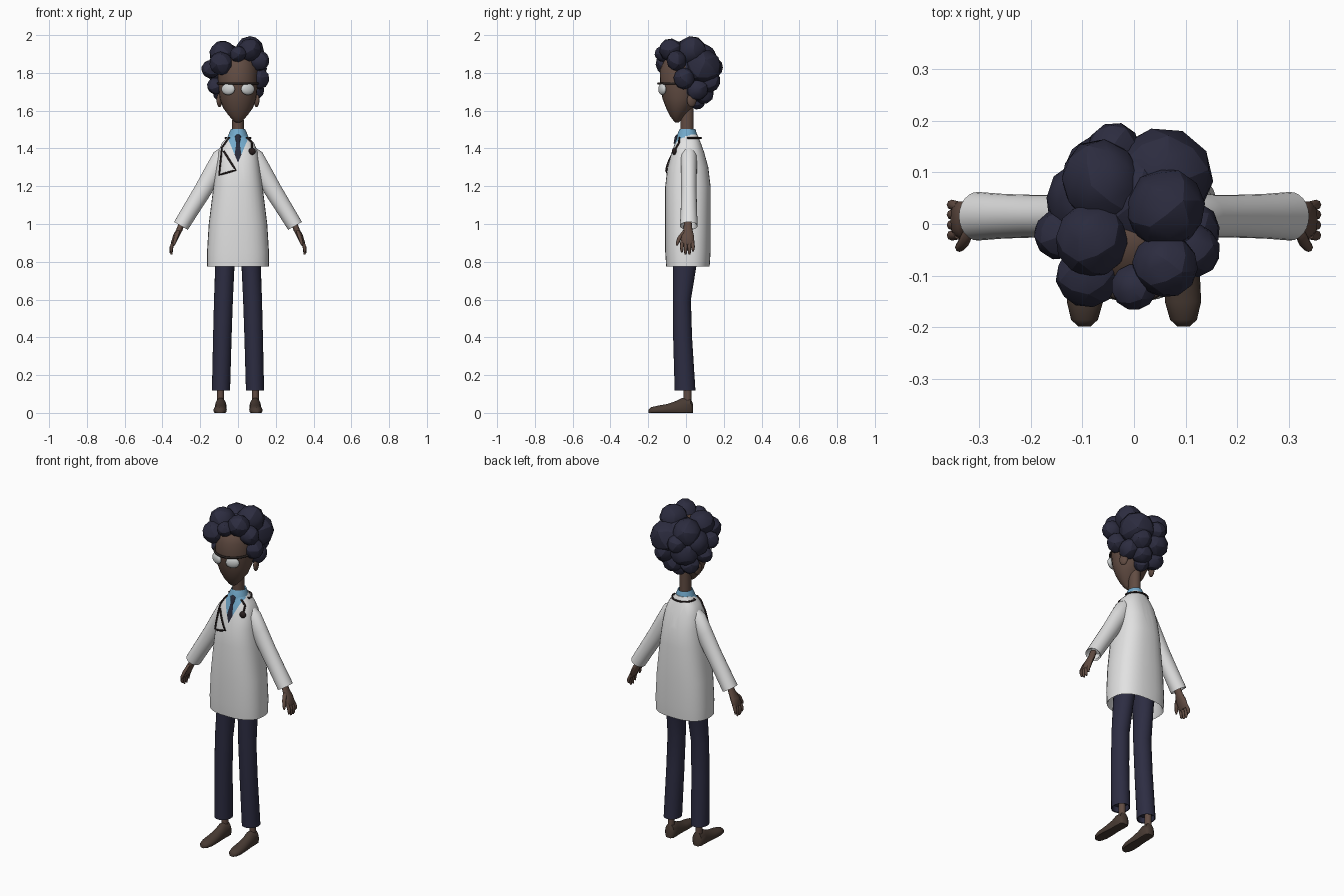
import bpy, bmesh, math, random
from mathutils import Vector, Matrix
from mathutils.bvhtree import BVHTree

random.seed(4)
start = bpy.data.objects.get("Cube")
if start:
    bpy.data.objects.remove(start, do_unlink=True)


def material(name, r, g, b):
    mat = bpy.data.materials.new(name)
    mat.use_nodes = True
    mat.diffuse_color = (r, g, b, 1)
    shader = next(n for n in mat.node_tree.nodes if n.type == "BSDF_PRINCIPLED")
    shader.inputs["Base Color"].default_value = (r, g, b, 1)
    shader.inputs["Roughness"].default_value = 0.8
    return mat


WHITE = material("coat white", .76, .76, .76)
SKIN = material("brown skin", .12, .072, .055)
HAIR = material("blue black hair", .025, .025, .05)
NAVY = material("navy trousers", .026, .026, .055)
LEATHER = material("brown leather", .065, .043, .033)
BLUE = material("shirt blue", .17, .4, .6)
TIE = material("dark tie", .02, .022, .04)
RUBBER = material("dark rubber", .022, .014, .014)
LENS = material("pale lens", .62, .64, .64)
FRAME = material("spectacle frame", .03, .022, .02)


def finish(bm, name, mats, mirror=False, angle=50):
    """Turn a bmesh into a smooth object, mirrored to the other side if asked."""
    bmesh.ops.recalc_face_normals(bm, faces=bm.faces)
    mesh = bpy.data.meshes.new(name)
    bm.to_mesh(mesh)
    bm.free()
    for mat in mats:
        mesh.materials.append(mat)
    obj = bpy.data.objects.new(name, mesh)
    bpy.context.collection.objects.link(obj)
    bpy.ops.object.select_all(action="DESELECT")
    obj.select_set(True)
    bpy.context.view_layer.objects.active = obj
    bpy.ops.object.shade_smooth_by_angle(angle=math.radians(angle))
    if mirror:
        obj.modifiers.new("mirror", "MIRROR").use_mirror_merge = False
    return obj


def level(x, y, z, rx, ry, tilt=0):
    """Cross-section lying flat, or tilted about the y axis."""
    t = math.radians(tilt)
    return (Vector((x, y, z)), Vector((rx * math.cos(t), 0, rx * math.sin(t))), Vector((0, ry, 0)))


def loft(bm, rings, sides=24, power=1.0):
    """Skin a row of elliptical cross-sections and cap both ends."""
    rows = []
    for centre, u, v in rings:
        row = []
        for i in range(sides):
            a = math.tau * i / sides
            c, s = math.cos(a), math.sin(a)
            c = math.copysign(abs(c) ** power, c)
            s = math.copysign(abs(s) ** power, s)
            row.append(bm.verts.new(centre + u * c + v * s))
        rows.append(row)
    for low, high in zip(rows, rows[1:]):
        for i in range(sides):
            j = (i + 1) % sides
            bm.faces.new((low[i], low[j], high[j], high[i]))
    bm.faces.new(rows[0][::-1])
    bm.faces.new(rows[-1])


def lofted(name, rings, mat, mirror=False, **options):
    bm = bmesh.new()
    loft(bm, rings, **options)
    return finish(bm, name, [mat], mirror)


def ball(bm, centre, size, turn=None, detail=2):
    matrix = Matrix.Translation(centre) @ (turn or Matrix()) @ Matrix.Diagonal((*size, 1))
    bmesh.ops.create_icosphere(bm, subdivisions=detail, radius=1, matrix=matrix)


def wire(name, points, radius, mat):
    curve = bpy.data.curves.new(name, "CURVE")
    curve.dimensions = "3D"
    curve.bevel_depth = radius
    curve.bevel_resolution = 1
    curve.use_fill_caps = True
    spline = curve.splines.new("POLY")
    spline.points.add(len(points) - 1)
    for point, co in zip(spline.points, points):
        point.co = (*co, 1)
    curve.materials.append(mat)
    obj = bpy.data.objects.new(name, curve)
    bpy.context.collection.objects.link(obj)
    bpy.ops.object.select_all(action="DESELECT")
    obj.select_set(True)
    bpy.context.view_layer.objects.active = obj
    bpy.ops.object.convert(target="MESH")


# Coat body with the open neck and tie cut into its front
coat_bm = bmesh.new()
loft(coat_bm, [level(0, .01, z, rx, ry) for z, rx, ry in (
    (.86, .14, .1), (.785, .155, .108), (.775, .163, .115), (.85, .164, .12), (1, .155, .12),
    (1.2, .13, .12), (1.3, .117, .108), (1.38, .105, .086), (1.43, .085, .068),
    (1.46, .056, .056), (1.475, .046, .05))], sides=32, power=.8)
NECK, SPREAD = 1.325, .42


def tie_width(z):
    return .006 + .14 * (1.45 - z)


for side in (-1, 1):
    for point, slope in (((0, 0, NECK), SPREAD), ((side * tie_width(1.4), 0, 1.4), -.14)):
        faces = [f for f in coat_bm.faces if f.calc_center_median().z > 1.29]
        geom = list({v for f in faces for v in f.verts} | {e for f in faces for e in f.edges}) + faces
        bmesh.ops.bisect_plane(coat_bm, geom=geom, plane_co=point, plane_no=(1, 0, -side * slope))
for face in coat_bm.faces:
    mid = face.calc_center_median()
    if mid.y < 0 and abs(mid.x) < SPREAD * (mid.z - NECK):
        face.material_index = 2 if abs(mid.x) < tie_width(mid.z) else 1
coat = finish(coat_bm, "coat", [WHITE, BLUE, TIE])
surface = BVHTree.FromPolygons([v.co for v in coat.data.vertices],
                               [tuple(p.vertices) for p in coat.data.polygons])

# Sleeves
lofted("sleeves", [level(x, .015, z, rx, ry, 30) for x, z, rx, ry in (
    (.05, 1.4, .03, .03), (.085, 1.355, .05, .043), (.13, 1.275, .05, .042), (.185, 1.18, .047, .041),
    (.25, 1.075, .044, .043), (.302, .99, .042, .047), (.3, .995, .034, .04), (.28, 1.03, .03, .03))],
    WHITE, mirror=True)

# Hands with four fingers and a thumb
hand = bmesh.new()
loft(hand, [level(.295, .01, 1.01, .016, .02, 20), level(.31, .01, .97, .016, .024, 20),
            level(.328, .008, .935, .016, .035, 20), level(.342, .008, .9, .013, .036, 10),
            level(.344, .008, .89, .008, .03)], sides=12)
for y, tip in ((-.022, .85), (-.002, .838), (.018, .838), (.037, .855)):
    loft(hand, [level(.338, y * .9, .91, .01, .01), level(.352, y, .88, .01, .01),
                level(.354, y, tip + .01, .008, .008), level(.351, y, tip, .004, .004)], sides=8)
loft(hand, [level(.315, -.005, .965, .011, .012), level(.328, -.033, .93, .011, .012),
            level(.337, -.045, .9, .009, .009), level(.34, -.049, .885, .004, .004)], sides=8)
finish(hand, "hands", [SKIN], mirror=True)

# Trousers, ankles and shoes
lofted("trouser_legs", [level(*r) for r in (
    (.09, -.005, .15, .04, .045), (.09, -.005, .12, .044, .05), (.09, -.005, .118, .048, .055),
    (.083, -.018, .4, .049, .05), (.077, -.022, .6, .05, .048), (.07, -.008, .77, .051, .062),
    (.064, 0, .86, .055, .07))], NAVY, mirror=True)
lofted("ankles", [level(.092, .008, z, .018, .02) for z in (.04, .16)], SKIN, mirror=True)
shoe = bmesh.new()
loft(shoe, [(Vector((.091 - .025 * y, y, h * .35)), Vector((w, 0, 0)), Vector((0, 0, h * .65)))
            for y, h, w in ((.036, .05, .018), (.025, .078, .03), (-.02, .08, .031), (-.05, .064, .03),
                            (-.1, .047, .034), (-.15, .038, .035), (-.185, .03, .026), (-.198, .018, .012))])
for vert in shoe.verts:
    vert.co.z = max(vert.co.z, 0)
finish(shoe, "shoes", [LEATHER], mirror=True)

# Neck, shirt collar and tie knot
lofted("neck", [level(0, .005, 1.44, .031, .034), level(0, .005, 1.64, .03, .036)], SKIN)
lofted("shirt_collar", [level(0, .004, 1.44, .058, .058), level(0, .006, 1.475, .05, .052),
                        level(0, .008, 1.502, .038, .042), level(0, .008, 1.485, .03, .034)], BLUE)
lofted("tie_knot", [level(0, -.056, 1.425, .009, .01), level(0, -.047, 1.465, .016, .012),
                    level(0, -.038, 1.475, .01, .008)], TIE, sides=8)

# Head and ears
lofted("head", [level(0, y, z, rx, ry) for y, z, rx, ry in (
    (-.047, 1.538, .012, .01), (-.047, 1.548, .026, .02), (-.045, 1.575, .05, .042),
    (-.036, 1.615, .079, .07), (-.03, 1.665, .097, .095), (-.025, 1.74, .105, .113),
    (-.022, 1.82, .105, .115), (-.02, 1.88, .085, .09), (-.02, 1.92, .03, .03))], SKIN)
ears = bmesh.new()
ball(ears, (.098, .03, 1.655), (.014, .026, .036), Matrix.Rotation(.3, 4, "Z"), 3)
finish(ears, "ears", [SKIN], mirror=True)

# Spectacles
lenses = bmesh.new()
ball(lenses, (.052, -.126, 1.714), (.038, .016, .031), Matrix.Rotation(.4, 4, "Z"), 3)
finish(lenses, "spectacle_lenses", [LENS], mirror=True)
arc = [math.radians(a) for a in range(-180, 1, 10)]
wire("spectacle_frame", [(.108 * math.cos(a), -.025 + .122 * math.sin(a), 1.745) for a in arc], .006, FRAME)

# Hair built from overlapping tufts
hair = bmesh.new()
ball(hair, (0, .04, 1.82), (.11, .12, .12))
for x, y, z, r in (
        (.06, .03, 1.915, .08), (-.08, -.03, 1.9, .072), (-.145, -.02, 1.82, .045),
        (-.09, -.1, 1.85, .058), (0, -.122, 1.9, .043), (.11, -.05, 1.865, .053),
        (.06, -.08, 1.92, .06), (-.06, .08, 1.88, .08), (.055, .09, 1.83, .095),
        (-.04, .14, 1.83, .054), (.05, .12, 1.76, .06), (-.06, .1, 1.77, .075),
        (.11, -.01, 1.77, .052), (-.118, -.005, 1.73, .043), (.085, .06, 1.71, .055),
        (-.075, .07, 1.69, .053), (.02, .09, 1.69, .058), (0, .06, 1.65, .045), (-.1, .05, 1.82, .07)):
    spin = Matrix.Rotation(random.uniform(0, 6), 4, Vector((random.random(), random.random(), 1)))
    ball(hair, (x, y, z), [r * random.uniform(.95, 1.12) for _ in range(3)], spin)
finish(hair, "hair", [HAIR], angle=22)


# Stethoscope draped over the coat
def drape(path):
    points = []
    for a, b in zip(path, path[1:]):
        for i in range(5):
            x, z = (p + (q - p) * i / 4 for p, q in zip(a, b))
            hit = surface.ray_cast(Vector((x, -1, z)), Vector((0, 1, 0)))[0]
            points.append((x, (hit.y if hit else 0) - .006, z))
    return points


right = drape([(-.05, 1.455), (-.085, 1.405), (-.1, 1.26), (-.012, 1.285), (-.075, 1.385)])
left = drape([(.05, 1.455), (.074, 1.43), (.075, 1.385)])
collar_arc = [(-.068 * math.cos(a), .012 - .068 * math.sin(a), 1.455) for a in arc[::-1]]
wire("stethoscope_tube", right[::-1] + collar_arc[::-1] + left, .005, RUBBER)
chest = bmesh.new()
ball(chest, left[-1], (.019, .013, .019), detail=3)
finish(chest, "stethoscope_chest_piece", [RUBBER])
